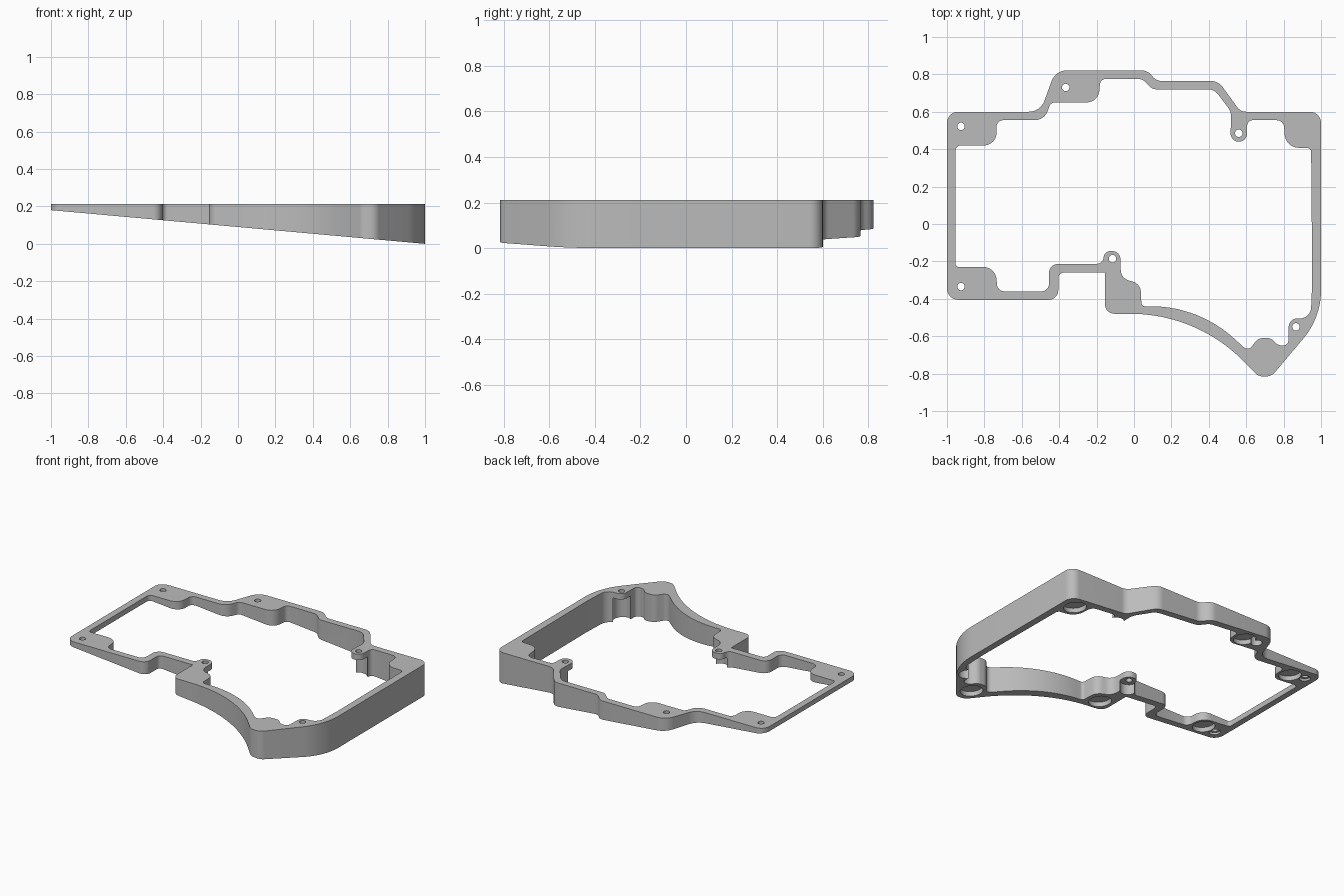
import bpy
import bmesh
import math
from mathutils import Vector, Matrix

TOP = .212
SLOPE = .09

default_cube = bpy.data.objects.get("Cube")
if default_cube:
    bpy.data.objects.remove(default_cube, do_unlink=True)


def underside(x):
    """Height of the slanted underside at x."""
    return SLOPE * (1 - x)


def rounded_outline(corners):
    """Turn (x, y, radius) corners into a filleted closed outline."""
    outline = []
    total = len(corners)
    for index, (x, y, radius) in enumerate(corners):
        corner = Vector((x, y))
        before = Vector(corners[index - 1][:2]) - corner
        after = Vector(corners[(index + 1) % total][:2]) - corner
        if radius == 0:
            outline.append(corner)
            continue
        half_angle = before.angle(after) / 2
        reach = radius / math.tan(half_angle)
        limit = min(before.length, after.length) * .499
        if radius < .2 and reach > limit:
            reach = limit
            radius = reach * math.tan(half_angle)
        toward_centre = (before.normalized() + after.normalized()).normalized()
        centre = corner + toward_centre * radius / math.sin(half_angle)
        start = corner + before.normalized() * reach - centre
        finish = corner + after.normalized() * reach - centre
        sweep = start.angle_signed(finish)
        steps = 20 if radius > .2 else 8
        for step in range(steps + 1):
            turn = Matrix.Rotation(-sweep * step / steps, 2)
            outline.append(centre + turn @ start)
    return outline


def new_object(name, bm):
    bmesh.ops.recalc_face_normals(bm, faces=bm.faces[:])
    mesh = bpy.data.meshes.new(name)
    bm.to_mesh(mesh)
    bm.free()
    obj = bpy.data.objects.new(name, mesh)
    bpy.context.collection.objects.link(obj)
    return obj


def prism(name, outline, bottom, top):
    """Extrude an outline between a bottom height rule and a flat top."""
    bm = bmesh.new()
    lower = [bm.verts.new((p.x, p.y, bottom(p.x))) for p in outline]
    upper = [bm.verts.new((p.x, p.y, top)) for p in outline]
    bm.faces.new(lower)
    bm.faces.new(upper)
    for i in range(len(outline)):
        bm.faces.new((lower[i - 1], lower[i], upper[i], upper[i - 1]))
    bmesh.ops.remove_doubles(bm, verts=bm.verts[:], dist=.0001)
    return new_object(name, bm)


def cylinder(name, radius, low, high, matrix):
    """Round cutter running from low to high along its own axis."""
    bm = bmesh.new()
    bmesh.ops.create_cone(
        bm, cap_ends=True, segments=32, radius1=radius, radius2=radius,
        depth=high - low,
        matrix=matrix @ Matrix.Translation((0, 0, (low + high) / 2)))
    return new_object(name, bm)


def cut(body, cutter):
    """Subtract the cutter, then discard it."""
    cutter.hide_render = True
    modifier = body.modifiers.new("cut", 'BOOLEAN')
    modifier.operation = 'DIFFERENCE'
    modifier.solver = 'EXACT'
    modifier.object = cutter
    bpy.context.view_layer.objects.active = body
    bpy.ops.object.modifier_apply(modifier=modifier.name)
    bpy.data.objects.remove(cutter, do_unlink=True)


# Outer wall, clockwise from the back right corner
outer_corners = [
    (-1, .6, .06), (-.5, .6, .09), (-.42, .822, .09), (.07, .822, .07),
    (.12, .765, .06), (.45, .765, .08), (.57, .6, .06), (1, .6, .06),
    (1, -.5, .4), (.735, -.815, .06), (.665, -.815, .06),
    (.34, -.48, .85), (-.155, -.48, .05), (-.155, -.26, 0),
    (-.405, -.26, .03), (-.405, -.405, .05), (-1, -.405, .06)]

# Inner opening with its pads and screw tabs, same direction
inner_corners = [
    (-.955, .42, .03), (-.735, .42, .08), (-.735, .555, .035),
    (-.48, .555, .09), (-.445, .65, .03), (-.19, .65, .07),
    (-.18, .775, .03), (.045, .775, .05), (.1, .72, .05), (.43, .72, .07),
    (.52, .6, .08), (.515, .44, .044), (.605, .44, .044),
    (.605, .555, .03), (.8, .555, .04), (.81, .41, .09),
    (.947, .405, .02), (.953, -.3, 0), (.945, -.505, .07),
    (.828, -.505, .045), (.825, -.65, .035), (.77, -.65, .05),
    (.735, -.61, .05), (.665, -.61, .05), (.61, -.68, .03),
    (.345, -.44, .66), (.04, -.44, .02), (.035, -.32, .06),
    (-.07, -.29, .06), (-.073, -.145, .044), (-.16, -.145, .044),
    (-.165, -.213, .04), (-.455, -.213, .05), (-.455, -.36, .04),
    (-.73, -.36, .04), (-.74, -.23, .08), (-.955, -.23, .02)]

frame = prism("tilted_frame", rounded_outline(outer_corners), underside, TOP)
opening = prism("opening_cutter", rounded_outline(inner_corners),
                lambda x: -.1, TOP + .1)
cut(frame, opening)

# Screw holes: wide clearance leaves thin tabs, small recess elsewhere
tab_screws = [(.56, .485), (-.115, -.185), (.866, -.55)]
pad_screws = [(-.925, .522), (-.365, .73), (-.925, -.335)]
for screws, recess_radius, recess_top in (
        (tab_screws, .055, .172), (pad_screws, .035, .19)):
    for x, y in screws:
        place = Matrix.Translation((x, y, 0))
        cut(frame, cylinder("recess_cutter", recess_radius, -.1, recess_top, place))
        cut(frame, cylinder("screw_cutter", .02, -.2, TOP + .1, place))

# Shallow round pockets sunk square to the slanted underside
tilt = Matrix.Rotation(math.atan(SLOPE), 4, 'Y')
for x, y in ((-.82, .505), (-.27, .73), (.89, .5), (-.82, -.315),
             (-.06, -.395), (.7, -.71)):
    place = Matrix.Translation((x, y, underside(x))) @ tilt
    cut(frame, cylinder("pocket_cutter", .07, -.05, .03, place))

# Single grey finish
grey = bpy.data.materials.new("plain grey")
grey.use_nodes = True
colour = (.5, .5, .5, 1)
grey.diffuse_color = colour
grey.node_tree.nodes["Principled BSDF"].inputs["Base Color"].default_value = colour
frame.data.materials.clear()
frame.data.materials.append(grey)
for face in frame.data.polygons:
    face.material_index = 0

bpy.ops.object.select_all(action='DESELECT')
frame.select_set(True)
bpy.context.view_layer.objects.active = frame
bpy.ops.object.shade_smooth_by_angle(angle=math.radians(30))
